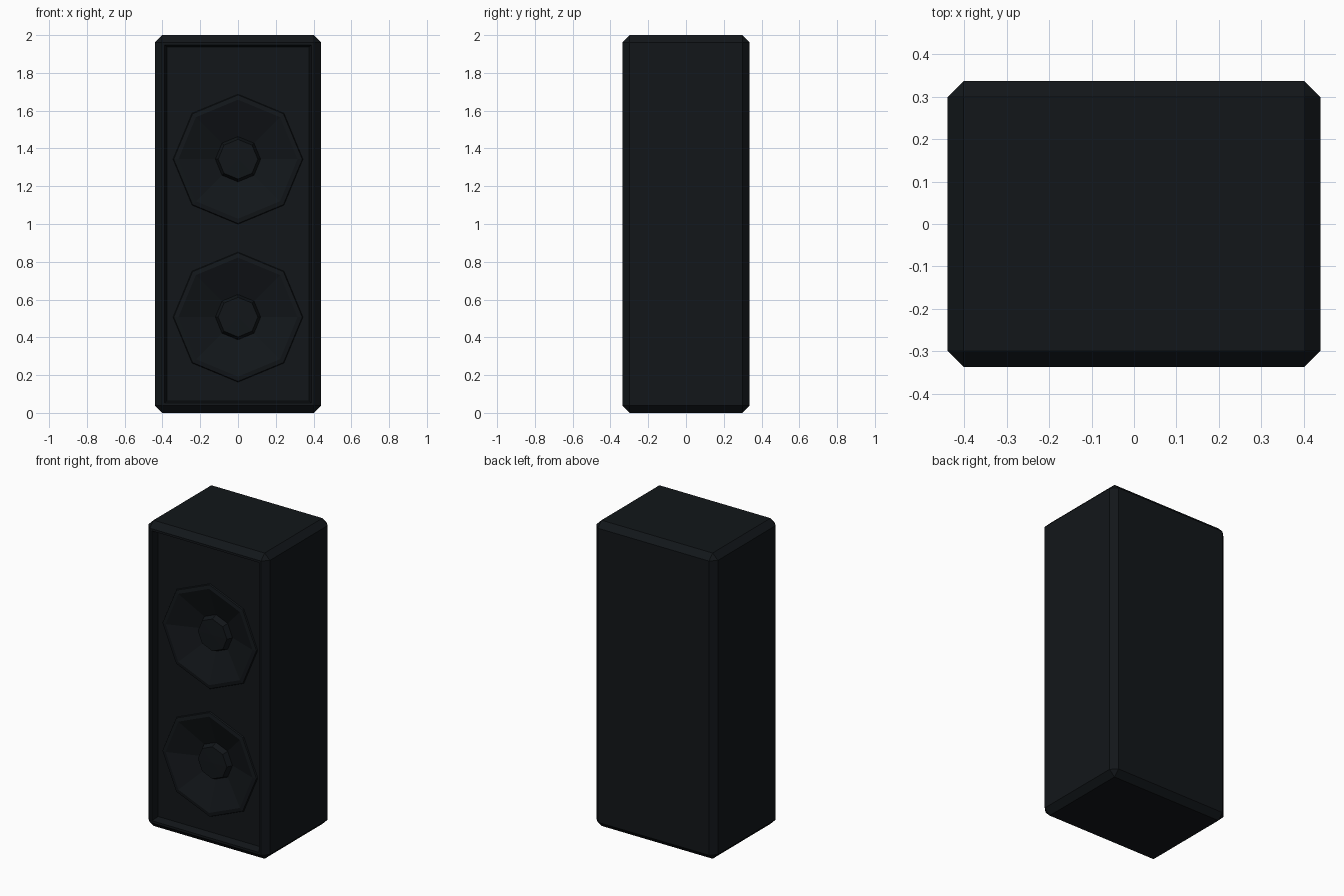
import bpy, bmesh, math
from mathutils import Vector

if "Cube" in bpy.data.objects:
    bpy.data.objects.remove(bpy.data.objects["Cube"])

HX, HY, H, CHAMFER = 0.44, 0.337, 2.0, 0.038
PANEL_Y = -HY + 0.05
CENTRES = (0.507, 1.343)

mat = bpy.data.materials.new("black_finish")
mat.diffuse_color = (0.006, 0.008, 0.010, 1)
mat.use_nodes = True
mat.node_tree.nodes["Principled BSDF"].inputs["Base Color"].default_value = mat.diffuse_color


def make_object(name, bm, location=(0, 0, 0)):
    mesh = bpy.data.meshes.new(name)
    bm.to_mesh(mesh)
    bm.free()
    mesh.materials.append(mat)
    ob = bpy.data.objects.new(name, mesh)
    ob.location = location
    bpy.context.collection.objects.link(ob)
    return ob


def revolve(name, profile, z):
    """Eight-sided turning of (radius, y) points about the front-back axis."""
    bm = bmesh.new()
    verts = [bm.verts.new((0, y, r)) for r, y in profile]
    edges = [bm.edges.new(pair) for pair in zip(verts, verts[1:])]
    bmesh.ops.spin(bm, geom=verts + edges, cent=(0, 0, 0), axis=(0, 1, 0),
                   angle=math.tau, steps=8, use_duplicate=False)
    bmesh.ops.remove_doubles(bm, verts=bm.verts, dist=1e-4)
    bmesh.ops.recalc_face_normals(bm, faces=bm.faces)
    # the face nearest the axis must look to the front, unless it is a closed solid
    if any(e.is_boundary for e in bm.edges):
        cap = min(bm.faces, key=lambda f: Vector((f.calc_center_median().x, f.calc_center_median().z)).length)
        if cap.normal.y > 0:
            bmesh.ops.reverse_faces(bm, faces=bm.faces)
    return make_object(name, bm, (0, 0, z))


# Cabinet: chamfered box with a recessed front panel
bm = bmesh.new()
bmesh.ops.create_cube(bm, size=1)
bmesh.ops.scale(bm, vec=(2 * HX, 2 * HY, H), verts=bm.verts)
bmesh.ops.translate(bm, vec=(0, 0, H / 2), verts=bm.verts)
bmesh.ops.bevel(bm, geom=bm.edges[:], offset=CHAMFER, segments=1,
                affect='EDGES', profile=0.5)
bm.normal_update()
front = min(bm.faces, key=lambda f: f.calc_center_median().y)
bmesh.ops.inset_region(bm, faces=[front], thickness=0.02)
bmesh.ops.inset_region(bm, faces=[front], thickness=0.016)
bmesh.ops.translate(bm, vec=(0, 0.05, 0), verts=front.verts)
cabinet = make_object("cabinet", bm)

# Speaker drivers set in pockets cut into the panel
for label, z in zip(("lower", "upper"), CENTRES):
    cutter = revolve(label + "_pocket_cutter",
                     [(0, -0.40), (0.335, -0.40), (0.335, -0.285), (0.13, -0.21), (0, -0.21)], z)
    cutter.hide_render = True
    cutter.hide_viewport = True
    cut = cabinet.modifiers.new(label + "_pocket", 'BOOLEAN')
    cut.operation = 'DIFFERENCE'
    cut.solver = 'EXACT'
    cut.object = cutter
    # rim, cone and raised dust cap
    revolve(label + "_driver",
            [(0.345, PANEL_Y + 0.002), (0.34, PANEL_Y - 0.008), (0.315, PANEL_Y - 0.012),
             (0.12, -0.228), (0.105, -0.265), (0, -0.268)], z)
